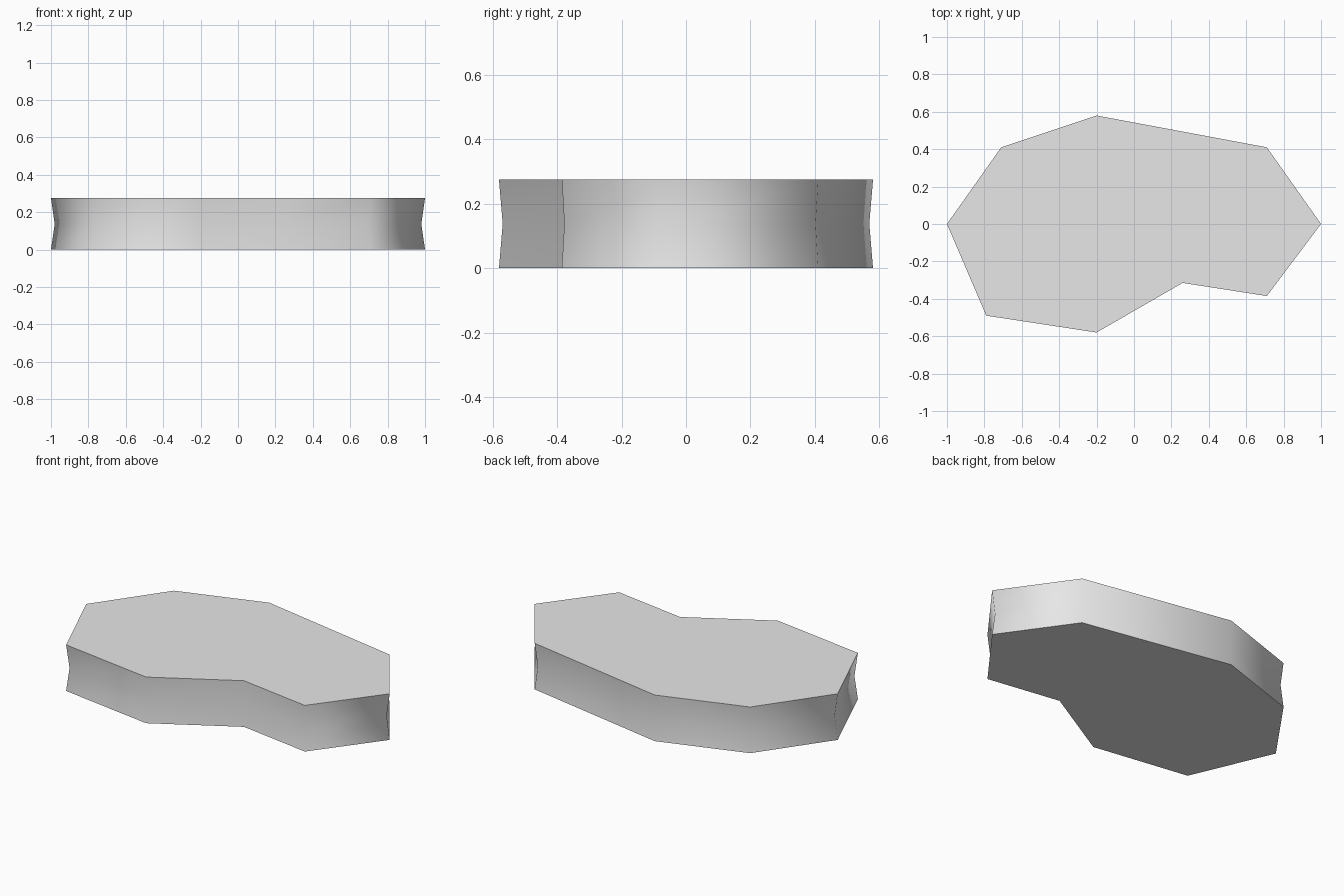
import bpy
import bmesh
import math

cube = bpy.data.objects.get("Cube")
if cube:
    bpy.data.objects.remove(cube, do_unlink=True)

HEIGHT = 0.275
WAIST = 0.98

# Slab outline, counter-clockwise from the right tip
outline = [(-1, 0), (-0.79, -0.49), (-0.2, -0.58), (0.26, -0.315), (0.71, -0.385),
           (1, 0), (0.71, 0.41), (-0.2, 0.58), (-0.71, 0.41)]


def add_ring(bm, z, scale):
    return [bm.verts.new((x * scale, y * scale, z)) for x, y in outline]


# Slab with a slightly pinched waist
bm = bmesh.new()
rings = [add_ring(bm, 0, 1), add_ring(bm, HEIGHT / 2, WAIST), add_ring(bm, HEIGHT, 1)]
for low, high in zip(rings, rings[1:]):
    for i in range(len(outline)):
        j = (i + 1) % len(outline)
        bm.faces.new((low[i], low[j], high[j], high[i]))
bm.faces.new(rings[-1])
bm.faces.new(rings[0][::-1])
mesh = bpy.data.meshes.new("stone_slab")
bm.to_mesh(mesh)
bm.free()
slab = bpy.data.objects.new("stone_slab", mesh)
bpy.context.collection.objects.link(slab)

# Light grey material
grey = bpy.data.materials.new("light_grey")
grey.use_nodes = True
colour = (0.8, 0.8, 0.8, 1)
grey.diffuse_color = colour
grey.node_tree.nodes["Principled BSDF"].inputs["Base Color"].default_value = colour
mesh.materials.append(grey)

# Smooth sides, crisp top and bottom rims
bpy.ops.object.select_all(action="DESELECT")
slab.select_set(True)
bpy.context.view_layer.objects.active = slab
bpy.ops.object.shade_smooth_by_angle(angle=math.radians(78))
